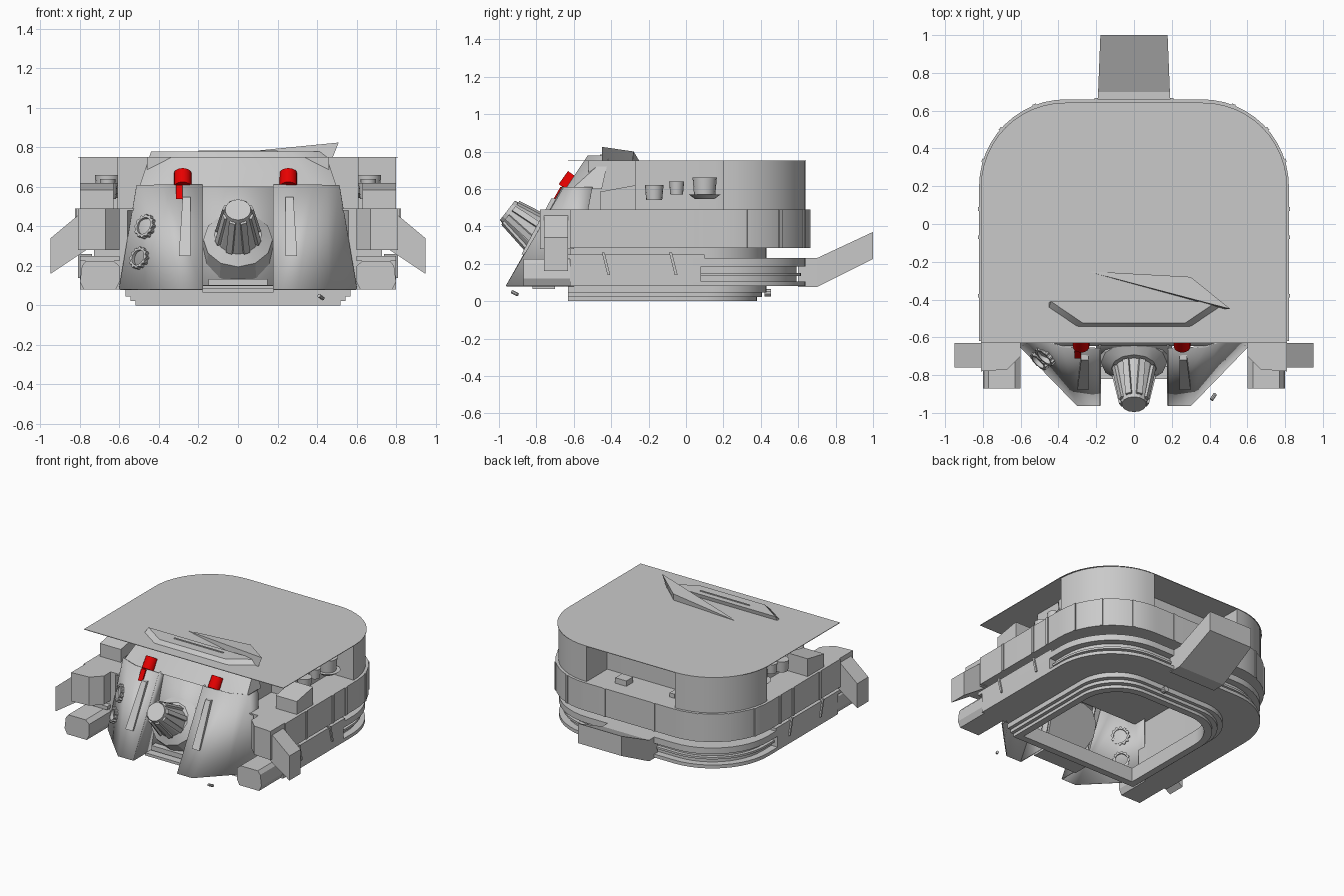
import bpy, bmesh, math
from mathutils import Vector

if "Cube" in bpy.data.objects:
    bpy.data.objects.remove(bpy.data.objects["Cube"], do_unlink=True)


def material(name, rgb):
    m = bpy.data.materials.new(name)
    m.use_nodes = True
    m.diffuse_color = (*rgb, 1)
    m.node_tree.nodes["Principled BSDF"].inputs["Base Color"].default_value = (*rgb, 1)
    return m


GREY = material("hull grey", (0.59, 0.59, 0.59))
RED = material("signal red", (0.8, 0.0, 0.0))
made = []


def finish(name, bm, mat=GREY):
    bmesh.ops.recalc_face_normals(bm, faces=bm.faces)
    mesh = bpy.data.meshes.new(name)
    bm.to_mesh(mesh)
    bm.free()
    mesh.materials.append(mat)
    ob = bpy.data.objects.new(name, mesh)
    bpy.context.collection.objects.link(ob)
    made.append(ob)
    return ob


def d_outline(hw, front, back, r, seg=12):
    """Straight front, rounded rear corners, running from right front to left front."""
    pts = [(hw, front)]
    for side, start in ((1, 0), (-1, math.pi / 2)):
        for i in range(seg + 1):
            a = start + math.pi / 2 * i / seg
            pts.append((side * (hw - r) + r * math.cos(a), back - r + r * math.sin(a)))
    return pts + [(-hw, front)]


def skin(name, loops, closed=False):
    """Join matching loops of points; cap the ends unless closed."""
    bm = bmesh.new()
    rows = [[bm.verts.new(p) for p in loop] for loop in loops]
    n = len(rows[0])
    for k in range(len(rows) if closed else len(rows) - 1):
        a, b = rows[k], rows[(k + 1) % len(rows)]
        for i in range(n):
            j = (i + 1) % n
            bm.faces.new((a[i], a[j], b[j], b[i]))
    if not closed:
        bm.faces.new(rows[0])
        bm.faces.new(rows[-1])
    return finish(name, bm)


def slab(name, pts, z0, z1):
    skin(name, [[(x, y, z) for x, y in pts] for z in (z0, z1)])


def ring(name, outer, inner, z0, z1):
    skin(name, [[(x, y, z) for x, y in pts]
                for pts, z in ((outer, z0), (outer, z1), (inner, z1), (inner, z0))], True)


def horseshoe(name, outer, inner, z0, z1):
    """Rear and side wall, open at the front."""
    slab(name, outer + inner[::-1], z0, z1)


def plate(name, low, high):
    """Thin smooth sheet between two edges."""
    bm = bmesh.new()
    a, b = [[bm.verts.new(p) for p in row] for row in (low, high)]
    for i in range(len(a) - 1):
        bm.faces.new((a[i], a[i + 1], b[i + 1], b[i])).smooth = True
    ob = finish(name, bm)
    made.remove(ob)
    mod = ob.modifiers.new("thickness", "SOLIDIFY")
    mod.thickness = 0.008
    mod.offset = 0


def hull(name, pts, mat=GREY):
    bm = bmesh.new()
    for p in pts:
        bm.verts.new(p)
    bmesh.ops.convex_hull(bm, input=bm.verts[:])
    bmesh.ops.dissolve_limit(bm, angle_limit=0.02, verts=bm.verts[:], edges=bm.edges[:])
    finish(name, bm, mat)


def box(name, x0, x1, y0, y1, z0, z1):
    hull(name, [(x, y, z) for x in (x0, x1) for y in (y0, y1) for z in (z0, z1)])


def tube(name, a, b, r1, r2, n=16, mat=GREY):
    a, b = Vector(a), Vector(b)
    bm = bmesh.new()
    bmesh.ops.create_cone(bm, cap_ends=True, segments=n, radius1=r1, radius2=r2, depth=(b - a).length)
    bm.transform((b - a).to_track_quat("Z", "Y").to_matrix().to_4x4())
    bmesh.ops.translate(bm, verts=bm.verts, vec=(a + b) / 2)
    finish(name, bm, mat)


# Stepped hollow skirt under the hull
hole = d_outline(0.47, -0.58, 0.33, 0.26)
for i, z in enumerate((0.0, 0.022, 0.045)):
    g = 0.025 * i
    ring(f"skirt_step_{i + 1}", d_outline(0.52 + g, -0.63, 0.38 + g, 0.3), hole, z, z + 0.025 + 0.01 * (i == 2))

# Lower hull with a groove round the rear, open behind the front armour
ring("lower_lip", d_outline(0.8, -0.62, 0.64, 0.45), hole, 0.08, 0.105)
inside = d_outline(0.56, -0.62, 0.36, 0.28)
for name, inset, z0, z1 in (("groove", 0.05, 0.105, 0.185), ("groove_ridge", 0.025, 0.135, 0.15),
                            ("upper_lip", 0, 0.185, 0.23)):
    horseshoe(name, d_outline(0.8 - inset, -0.62, 0.64 - inset, 0.45 - inset), inside, z0, z1)
horseshoe("waist", d_outline(0.73, -0.62, 0.43, 0.34), inside, 0.23, 0.29)

# Middle band, deck, cabin and roof
horseshoe("middle_band", d_outline(0.82, -0.62, 0.66, 0.46), inside, 0.285, 0.48)
slab("deck", d_outline(0.82, -0.62, 0.66, 0.46), 0.48, 0.49)
slab("inner_cabin", d_outline(0.61, -0.27, 0.4, 0.25), 0.49, 0.748)
box("front_cabin", -0.46, 0.46, -0.52, -0.27, 0.49, 0.748)
slab("roof", d_outline(0.81, -0.63, 0.642, 0.445), 0.748, 0.752)

# Ribs on the middle band
rib_spots = [(0.82, y, 0) for y in (-0.38, -0.07, 0.08)]
rib_spots += [(0.36 + 0.46 * math.cos(a), 0.2 + 0.46 * math.sin(a), a)
              for a in (0.3, 0.72, 1.2)] + [(0.2, 0.66, math.pi / 2)]
for s in (-1, 1):
    for x, y, a in rib_spots:
        out = Vector((math.cos(a), math.sin(a), 0))
        along = Vector((-out.y, out.x, 0)) * 0.01
        hull("band_rib", [(s * p.x, p.y, p.z) for p in
                          (Vector((x, y, z)) + out * d + along * k
                           for z in (0.285, 0.49) for d in (-0.02, 0.006) for k in (-1, 1))])

for s in (-1, 1):
    def mir(pts):
        return [(s * p[0], *p[1:]) for p in pts]

    # Rounded rear corner towers
    arc = [(0.36 + 0.44 * math.cos(t * math.pi / 24), 0.2 + 0.44 * math.sin(t * math.pi / 24))
           for t in range(13)]
    slab("rear_tower", mir([(0.55, 0.2)] + arc + [(0.36, 0.38)]), 0.49, 0.75)

    # Lower side panels, ledges and slanted ribs
    box("lower_side", *sorted((s * 0.6, s * 0.8)), -0.62, 0.08, 0.085, 0.225)
    box("side_ledge", *sorted((s * 0.6, s * 0.8)), -0.66, 0.1, 0.225, 0.25)
    for y in (-0.45, -0.09):
        hull("side_strut", mir([(x, y + dy + k, z) for x in (0.74, 0.81) for k in (0, 0.015)
                                for dy, z in ((0, 0.26), (0.03, 0.14))]))

    # Eight-sided front pods
    profile = [(0.62, 0.08), (0.78, 0.08), (0.8, 0.12), (0.79, 0.2),
               (0.77, 0.225), (0.63, 0.225), (0.6, 0.2), (0.6, 0.12)]
    hull("front_pod", mir([(x, y, z) for x, z in profile for y in (-0.87, -0.6)]))

    # Shoulders with drooping outer wings
    hull("shoulder", mir([(x, y, z) for z in (0.28, 0.49) for x, y in
                          ((0.6, -0.62), (0.6, -0.7), (0.67, -0.77), (0.81, -0.78), (0.81, -0.6))]))
    hull("shoulder_wing", mir([(x, y, z) for y in (-0.76, -0.63)
                               for x, z in ((0.77, 0.28), (0.77, 0.49), (0.95, 0.34), (0.95, 0.16))]))
    hull("deck_wedge", mir([(x, y, z) for x in (0.63, 0.8)
                            for y, z in ((-0.46, 0.49), (-0.46, 0.585), (-0.27, 0.62), (-0.27, 0.49))]))

    # Canisters on the cabin wall
    for y, z0, z1, r in ((-0.17, 0.54, 0.62, 0.05), (-0.05, 0.57, 0.64, 0.04), (0.1, 0.55, 0.66, 0.065)):
        tube("canister", (s * 0.66, y, z0), (s * 0.66, y, z1), r * 0.85, r)
    tube("canister_dish", (s * 0.66, 0.1, 0.545), (s * 0.66, 0.1, 0.57), 0.05, 0.085)

    # Front armour cheeks, hollow behind
    plate("armour_cheek",
          mir([(0.18, -0.96, 0.08), (0.3, -0.96, 0.08), (0.46, -0.795, 0.08), (0.6, -0.65, 0.08), (0.6, -0.6, 0.08)]),
          mir([(0.18, -0.66, 0.61), (0.38, -0.65, 0.61), (0.45, -0.625, 0.61), (0.51, -0.6, 0.61), (0.51, -0.5, 0.61)]))
    plate("cheek_inner_side", mir([(0.18, -0.96, 0.08), (0.18, -0.72, 0.08)]),
          mir([(0.18, -0.66, 0.61), (0.18, -0.58, 0.61)]))
    hull("cheek_bracket", mir([(x, y + d, z) for d in (0, 0.05)
                               for x, y, z in ((0.24, -0.88, 0.25), (0.3, -0.88, 0.25),
                                               (0.24, -0.72, 0.55), (0.28, -0.72, 0.55))]))

# Red lamps, and a red strip below one of them
for x in (-0.28, 0.255):
    tube("red_lamp", (x, -0.645, 0.6), (x, -0.595, 0.67), 0.044, 0.044, 16, RED)
hull("red_strip", [(x, y + d, z) for x in (-0.315, -0.28) for d in (-0.012, 0.002)
                   for y, z in ((-0.7, 0.54), (-0.66, 0.61))], RED)

# Toothed rings on one cheek
face = Vector((-0.63, -0.66, 0.3)).normalized()
q = face.to_track_quat("Z", "Y")
for centre, r in (((-0.47, -0.7, 0.4), 0.055), ((-0.5, -0.725, 0.24), 0.05)):
    skin("toothed_ring", [[Vector(centre) + q @ Vector((k * math.cos(i * math.tau / 48),
                                                        k * math.sin(i * math.tau / 48), h))
                           for i in range(48) for k in [r * (0.8 if inner else 1.15 if i % 4 < 2 else 1)]]
                          for inner, h in ((0, -0.03), (0, 0.012), (1, 0.012), (1, -0.03))], True)

# Sloped front centre, sill and hood
plate("front_panel", [(-0.2, -0.75, 0.1), (0.2, -0.75, 0.1)], [(-0.2, -0.6, 0.61), (0.2, -0.6, 0.61)])
box("front_sill", -0.18, 0.18, -0.82, -0.7, 0.065, 0.085)
box("sill_block", -0.15, 0.15, -0.79, -0.7, 0.1, 0.135)
hull("hood", [(s * x, y, z) for s in (-1, 1) for x, y, z in
              ((0.5, -0.61, 0.6), (0.5, -0.45, 0.6), (0.44, -0.41, 0.78),
               (0.44, -0.45, 0.6), (0.27, -0.525, 0.78), (0.4, -0.645, 0.6))])
box("hood_slot", -0.2, 0.2, -0.46, -0.45, 0.775, 0.785)
hull("tilted_hatch", [(-0.25, -0.25, 0.75), (0.3, -0.28, 0.8), (0.51, -0.45, 0.825),
                      (0.48, -0.45, 0.75), (0.3, -0.285, 0.75)])

# Gun mount with ribbed muzzle
axis = Vector((0, -0.79, 0.61)).normalized()
tip = Vector((0, -0.955, 0.485))
base = tip - axis * 0.3
dish = base + Vector((0, 0, 0.02))
tube("mount_dish", dish - axis * 0.1, dish + axis * 0.02, 0.185, 0.175, 12)
tube("mount_collar", dish + axis * 0.02, dish + axis * 0.06, 0.175, 0.12, 12)
tube("muzzle", base, tip, 0.12, 0.066, 14)
q = axis.to_track_quat("Z", "Y")
for i in range(8):
    a = (i + 0.5) * math.tau / 8
    out = q @ Vector((math.cos(a), math.sin(a), 0))
    side = axis.cross(out) * 0.016
    hull("muzzle_rib", [base + axis * h + out * r + side * k for k in (-1, 1)
                        for h, r in ((0.08, 0.08), (0.08, 0.12), (0.28, 0.05), (0.28, 0.08))])

# Rear chute
chute = [[(-0.19, 0.6), (0.19, 0.6)], [(-0.19, 0.7), (0.19, 0.7)], [(-0.178, 1.0), (0.178, 1.0)]]
heights = ((0.075, 0.23), (0.075, 0.23), (0.225, 0.37))
for i, name in enumerate(("chute_root", "chute_ramp")):
    hull(name, [(x, y, z) for k in (i, i + 1) for x, y in chute[k] for z in heights[k]])

# Small deck fittings and loose pin
box("rear_deck_box", 0.1, 0.19, 0.47, 0.55, 0.49, 0.53)
box("rear_deck_stud", -0.27, -0.23, 0.46, 0.52, 0.49, 0.52)
tube("rear_pin", (0.1, 0.42, 0.045), (0.1, 0.455, 0.045), 0.02, 0.02, 10)
tube("front_pin", (0.41, -0.93, 0.05), (0.43, -0.9, 0.035), 0.01, 0.01, 8)

# Smooth the curved walls, keep hard edges
bpy.ops.object.select_all(action="DESELECT")
for ob in made:
    ob.select_set(True)
bpy.context.view_layer.objects.active = made[0]
bpy.ops.object.shade_smooth_by_angle(angle=math.radians(25))
